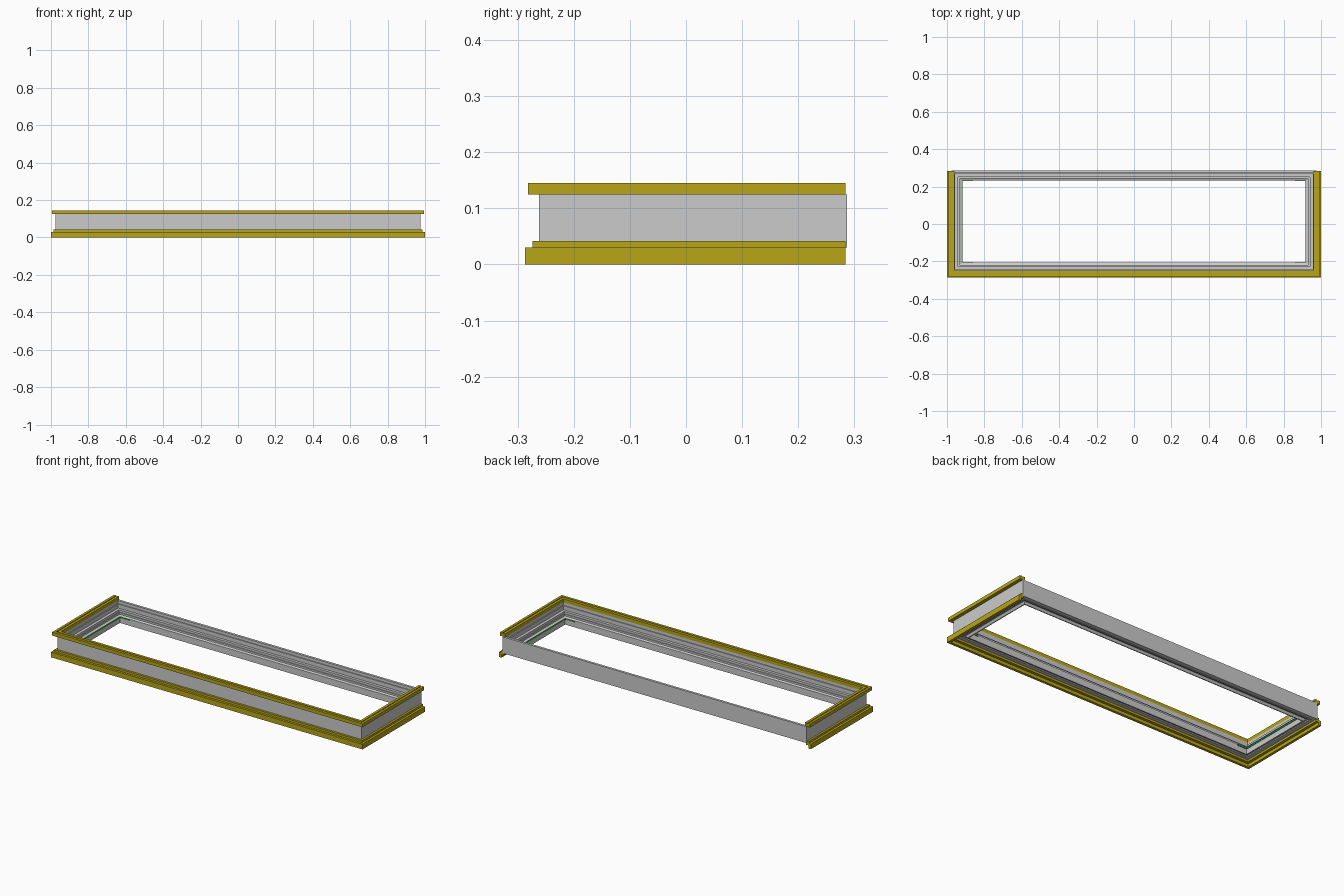
import bpy, bmesh

if "Cube" in bpy.data.objects:
    bpy.data.objects.remove(bpy.data.objects["Cube"])

# Wall outline; every profile is (distance inward from the outline, z)
X, FRONT, BACK = 0.975, -0.262, 0.287
TRIM_END = 0.284


def material(name, rgb):
    m = bpy.data.materials.new(name)
    m.diffuse_color = (*rgb, 1)
    m.use_nodes = True
    m.node_tree.nodes["Principled BSDF"].inputs["Base Color"].default_value = m.diffuse_color
    return m


yellow = material("yellow_trim", (0.48, 0.38, 0.01))
green = material("green_clip", (0.05, 0.35, 0.05))


def sweep(name, profile, closed, mat=None):
    """Sweep a profile with mitred corners around all four sides, or front and ends only."""
    bm = bmesh.new()
    rings = []
    for i in range(4):
        ring = []
        for d, z in profile:
            yb = BACK - d if closed else TRIM_END
            x = X - d
            co = [(-x, yb), (-x, FRONT + d), (x, FRONT + d), (x, yb)][i]
            ring.append(bm.verts.new((*co, z)))
        rings.append(ring)
    n = len(profile)
    for i in range(4 if closed else 3):
        a, b = rings[i], rings[(i + 1) % 4]
        for j in range(n):
            k = (j + 1) % n
            bm.faces.new((a[j], a[k], b[k], b[j]))
    if not closed:
        bm.faces.new(rings[0])
        bm.faces.new(rings[3])
    bmesh.ops.recalc_face_normals(bm, faces=bm.faces)
    me = bpy.data.meshes.new(name)
    bm.to_mesh(me)
    bm.free()
    ob = bpy.data.objects.new(name, me)
    bpy.context.collection.objects.link(ob)
    if mat:
        me.materials.append(mat)
    return ob


def box(name, lo, hi, mat):
    bpy.ops.mesh.primitive_cube_add(size=1, location=[(a + b) / 2 for a, b in zip(lo, hi)])
    ob = bpy.context.object
    ob.name = name
    ob.scale = [abs(b - a) for a, b in zip(lo, hi)]
    ob.data.materials.append(mat)


# Stepped grey frame with a recessed underside
sweep("frame", [(0, .03), (0, .125), (.014, .125), (.014, .108), (.019, .108),
                (.019, .085), (.035, .085), (.035, .068), (.039, .068),
                (.039, .075), (.044, .075), (.044, .065), (.055, .06),
                (.055, .022), (.050, .022), (.042, .034), (.030, .034),
                (.030, .028), (.022, .028), (.022, .03)], True)

# Yellow mouldings on the front and both ends
sweep("top_trim", [(-.020, .125), (-.020, .145), (-.006, .145), (-.006, .141),
                   (-.001, .141), (-.001, .145), (.014, .145), (.014, .125)],
      False, yellow)
sweep("middle_trim", [(-.012, .03), (-.012, .042), (0, .042), (0, .03)], False, yellow)
sweep("bottom_trim", [(-.025, 0), (-.025, .03), (.006, .03), (.006, .018),
                      (-.010, .018), (-.010, 0)], False, yellow)

# Green clips along the short inner sides, with short returns at the corners
xi, y0, y1 = X - .055, FRONT + .055, BACK - .055
for s, side in ((-1, "left"), (1, "right")):
    box(side + "_clip", (s * (xi - .003), y0, .052), (s * (xi + .002), y1, .060), green)
    for y, t, end in ((y0, 1, "front"), (y1, -1, "back")):
        box(f"{side}_{end}_clip_return", (s * (xi - .06), y - t * .002, .052),
            (s * xi, y + t * .003, .060), green)
